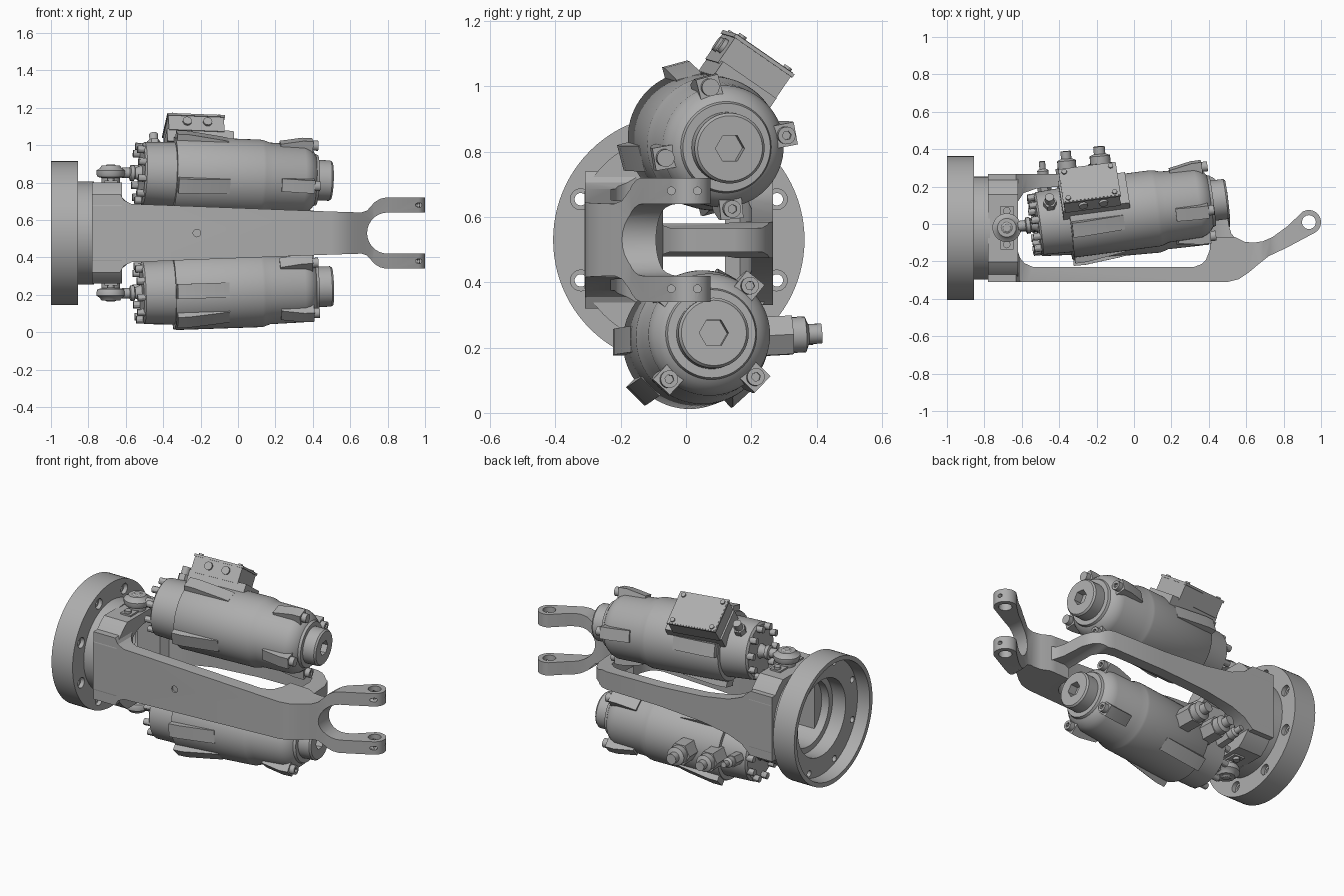
import bpy, bmesh
from math import pi, cos, sin, radians
from mathutils import Matrix, Vector

if "Cube" in bpy.data.objects:
    bpy.data.objects.remove(bpy.data.objects["Cube"])

grey = bpy.data.materials.new("machined grey")
grey.use_nodes = True
GREY = (0.42, 0.42, 0.42, 1)
grey.diffuse_color = GREY
grey.node_tree.nodes["Principled BSDF"].inputs["Base Color"].default_value = GREY

parts = []
IDENT = Matrix.Identity(4)
T = Matrix.Translation
UP = Matrix.Rotation(-pi / 2, 4, 'Y')      # local x becomes world z
BACK = Matrix.Rotation(pi / 2, 4, 'Z')     # local x becomes world y
MID = 0.53                                 # height of the main axis
AXIS = T((0, -0.022, MID))


def make(name, bm, M):
    bmesh.ops.remove_doubles(bm, verts=bm.verts, dist=1e-5)
    bm.transform(M)
    bmesh.ops.recalc_face_normals(bm, faces=bm.faces)
    me = bpy.data.meshes.new(name)
    bm.to_mesh(me)
    bm.free()
    me.materials.append(grey)
    ob = bpy.data.objects.new(name, me)
    bpy.context.collection.objects.link(ob)
    parts.append(ob)
    return ob


def lathe(name, pts, M=IDENT, steps=48, closed=False):
    """Turn (x, radius) points around the local x axis."""
    bm = bmesh.new()
    vs = [bm.verts.new((x, r, 0)) for x, r in pts]
    pairs = list(zip(vs, vs[1:])) + ([(vs[-1], vs[0])] if closed else [])
    es = [bm.edges.new(p) for p in pairs]
    bmesh.ops.spin(bm, geom=vs + es, cent=(0, 0, 0), axis=(1, 0, 0),
                   angle=2 * pi, steps=steps, use_merge=True)
    return make(name, bm, M)


def rod(name, a, b, r, M=IDENT, steps=20):
    return lathe(name, [(a, 0), (a, r), (b, r), (b, 0)], M, steps)


def box(name, size, M=IDENT):
    bm = bmesh.new()
    bmesh.ops.create_cube(bm, size=1, matrix=Matrix.Diagonal((*size, 1)))
    return make(name, bm, M)


def prism(name, pts, lo, hi, M=IDENT):
    """Extrude an outline drawn in x and y along z."""
    bm = bmesh.new()
    f = bm.faces.new([bm.verts.new((x, y, lo)) for x, y in pts])
    g = bmesh.ops.extrude_face_region(bm, geom=[f])["geom"]
    bmesh.ops.translate(bm, vec=(0, 0, hi - lo),
                        verts=[v for v in g if isinstance(v, bmesh.types.BMVert)])
    return make(name, bm, M)


def cut(ob, tool, op='DIFFERENCE'):
    mod = ob.modifiers.new("cut", 'BOOLEAN')
    mod.operation, mod.object, mod.solver = op, tool, 'EXACT'
    bpy.context.view_layer.objects.active = ob
    bpy.ops.object.modifier_apply(modifier=mod.name)
    parts.remove(tool)
    bpy.data.objects.remove(tool)


def arc(cx, cy, r, a, b, n=14):
    return [(cx + r * cos(radians(a + (b - a) * i / n)),
             cy + r * sin(radians(a + (b - a) * i / n))) for i in range(n + 1)]


# Mounting flange with recessed back and stepped bore
flange = lathe("mounting_flange", [
    (-1, .385), (-.855, .385), (-.855, .275), (-.77, .275), (-.77, .2),
    (-.83, .2), (-.83, .235), (-.92, .235), (-.92, .352), (-1, .358)],
    AXIS, 96, True)
for i in range(8):
    M = AXIS @ Matrix.Rotation(radians(22.5 + 45 * i), 4, 'X') @ T((0, .325, 0))
    cut(flange, lathe("hole_cutter", [(-1.1, 0), (-1.1, .019), (-.88, .019), (-.88, .032),
                                      (-.8, .032), (-.8, 0)], M, 20))

# Hub: trimmed ring between flange and frame
hub = rod("hub", -.78, -.62, .325, AXIS, 96)
cut(hub, box("hub_trim", (.4, .578, .54), AXIS @ T((-.7, 0, 0))), 'INTERSECT')
cut(hub, rod("hub_bore", -.9, -.5, .2, AXIS, 64))

# Frame: plan outline trimmed by a side outline
SIDE = T((0, 0, MID)) @ Matrix.Rotation(pi / 2, 4, 'X')


def frame(name, plan, half, slot=()):
    ob = prism(name, plan, MID - .3, MID + .3)
    outline = half + list(slot) + [(x, -z) for x, z in reversed(half)]
    cut(ob, prism("side_trim", outline, -.6, .6, SIDE), 'INTERSECT')
    return ob


fork_slot = [(1.1, .11)] + arc(.80, 0, .11, 90, 270) + [(1.1, -.11)]
arm = frame("front_arm_and_fork",
            [(-.78, -.31), (.5, -.31), (.56, -.295), (.61, -.262), (.66, -.22), (.72, -.172), (.82, -.125)]
            + arc(.935, .01, .065, -62, 120)
            + [(.82, -.012), (.74, -.07), (.69, -.092), (.64, -.1), (.59, -.095), (.54, -.07),
               (.41, -.07), (.405, -.14), (.385, -.19), (.36, -.215), (.32, -.23), (-.54, -.23),
               (-.585, -.21), (-.61, -.18), (-.62, -.15), (-.78, -.15)],
            [(-.78, .21), (-.63, .21), (-.61, .175), (-.57, .156), (.5, .115), (.66, .11),
             (.69, .12), (.73, .165), (.76, .183), (.79, .19), (1.1, .19)], fork_slot)
frame("rear_arm",
      [(-.78, .267), (.36, .267), (.42, .25), (.47, .21), (.495, .15), (.505, 0), (.52, -.05),
       (.56, -.1), (.56, -.13), (.41, -.13), (.41, .12), (.395, .165), (.36, .19), (.31, .2),
       (-.4, .2), (-.52, .19), (-.59, .165), (-.62, .12), (-.78, .12)],
      [(-.78, .2), (-.63, .2), (-.57, .145), (-.48, .11), (-.3, .08), (0, .06), (.4, .055),
       (.44, .037), (.52, .037), (.57, .06)])

# Pin holes and screw holes in the fork and the arm
cut(arm, rod("pin_cutter", .2, .9, .037, T((.935, .01, 0)) @ UP, 32))
cut(arm, rod("port_cutter", -.4, -.3, .02, T((-.22, 0, MID)) @ BACK))
for s in (-1, 1):
    for y in (-.045, .035):
        cut(arm, rod("screw_cutter", .9, 1.1, .012, T((0, y, MID + s * .15)), 12))
    cut(arm, rod("screw_cutter", -.1, .0, .012, T((.97, 0, MID + s * .15)) @ BACK, 12))


# Actuators: built along their own axis from the ball joint
def actuator(side, s, dy, dz, body_lugs, end_lugs):
    joint = Vector((-.68, -.02, MID + s * .325))
    d = Vector((1.18, dy, dz)).normalized()
    y = Vector((0, 0, 1)).cross(d).normalized()
    M = T(joint) @ Matrix((d, y, d.cross(y))).transposed().to_4x4()

    def spoke(a):
        return M @ Matrix.Rotation(radians(a), 4, 'X')

    # Ball joint, post and bracket on the hub
    J = T(joint) @ Matrix.Diagonal((1, 1, s, 1)) @ UP
    lathe(side + "_ball_joint", [(-.06, 0), (-.06, .05), (-.03, .05), (-.025, .07), (-.01, .077),
                                 (.01, .077), (.02, .06), (.035, .05), (.035, .03), (.042, .02),
                                 (.042, 0)], J, 32)
    box(side + "_joint_bracket", (.02, .23, .07), J @ T((-.055, 0, 0)))
    for o in (-.09, .09):
        rod(side + "_bracket_bolt", -.05, -.03, .02, J @ T((0, o, 0)), 12)
    lathe(side + "_push_rod", [(.06, 0), (.06, .028), (.1, .028), (.105, .042), (.125, .042),
                               (.13, .03), (.18, .05), (.18, 0)], M, 16)

    # Stepped housing with a socketed end cap
    body = lathe(side + "_housing", [
        (.165, 0), (.165, .155), (.175, .168), (.335, .175), (.335, .2), (.345, .205), (.8, .205),
        (.815, .203), (.85, .191), (1.03, .187), (1.06, .175), (1.085, .155), (1.095, .14),
        (1.11, .135), (1.11, .108), (1.18, .108), (1.19, .1), (1.19, 0)], M, 72)
    cut(body, rod("socket_cutter", 1.14, 1.3, .045, M, 6))
    for i in range(10):
        rod(side + "_cover_bolt", .13, .18, .02, spoke(36 * i + 10) @ T((0, .145, 0)), 12)

    # Lugs cast along the housing
    for a in body_lugs:
        prism(side + "_housing_lug", [(.34, .15), (.62, .15), (.62, .205), (.58, .212), (.4, .235),
                                      (.34, .235)], -.04, .04, spoke(a))
    for a in end_lugs:
        prism(side + "_end_lug", [(.9, .15), (1.075, .15), (1.075, .222), (1.02, .222),
                                  (.9, .2)], -.035, .035, spoke(a))
        B = spoke(a) @ T((0, .19, 0))
        bolt = rod(side + "_end_bolt", 1.05, 1.105, .027, B)
        cut(bolt, rod("hex_cutter", 1.09, 1.2, .014, B, 6))
    return spoke


upper = actuator("upper", 1, .155, -.045, (105, 195, 285, 15), (105, 11, 276, 190))
lower = actuator("lower", -1, .105, .04, (180, 225, 312, 60), (51, -44, 227, 137))

# Terminal box on the upper actuator
F = upper(55.6)
box("terminal_box_base", (.36, .08, .2), F @ T((.48, .19, 0)))
box("terminal_box", (.3, .105, .21), F @ T((.46, .273, 0)))
box("terminal_box_lid", (.31, .012, .22), F @ T((.46, .318, 0)))
for x in (-.125, .125):
    for z in (-.085, .085):
        rod("lid_screw", .32, .334, .014, F @ T((.46 + x, 0, z)) @ BACK, 12)
for x in (.41, .52):
    rod("cable_entry", .1, .118, .024, F @ T((x, .275, 0)) @ UP, 16)

# Plugs and sensor fittings
for x, a, k in ((.35, 3, 1), (.53, 3, 1.1), (.22, 8, .6)):
    P = lower(a) @ T((x, 0, 0)) @ BACK
    rod("plug_base", .15, .2 + .09 * k, .062 * k, P, 6)
    lathe("plug", [(.2, 0), (.2, .05 * k), (.23 + .1 * k, .05 * k), (.24 + .1 * k, .028 * k),
                   (.28 + .1 * k, .028 * k), (.28 + .1 * k, 0)], P, 20)
S = upper(58) @ T((.24, 0, 0)) @ BACK
rod("sensor_base", .14, .205, .036, S, 6)
rod("sensor", .2, .25, .024, S)

# Smooth round walls, keep edges sharp
bpy.ops.object.select_all(action='DESELECT')
for ob in parts:
    ob.select_set(True)
bpy.context.view_layer.objects.active = parts[0]
bpy.ops.object.shade_smooth_by_angle(angle=radians(30))
